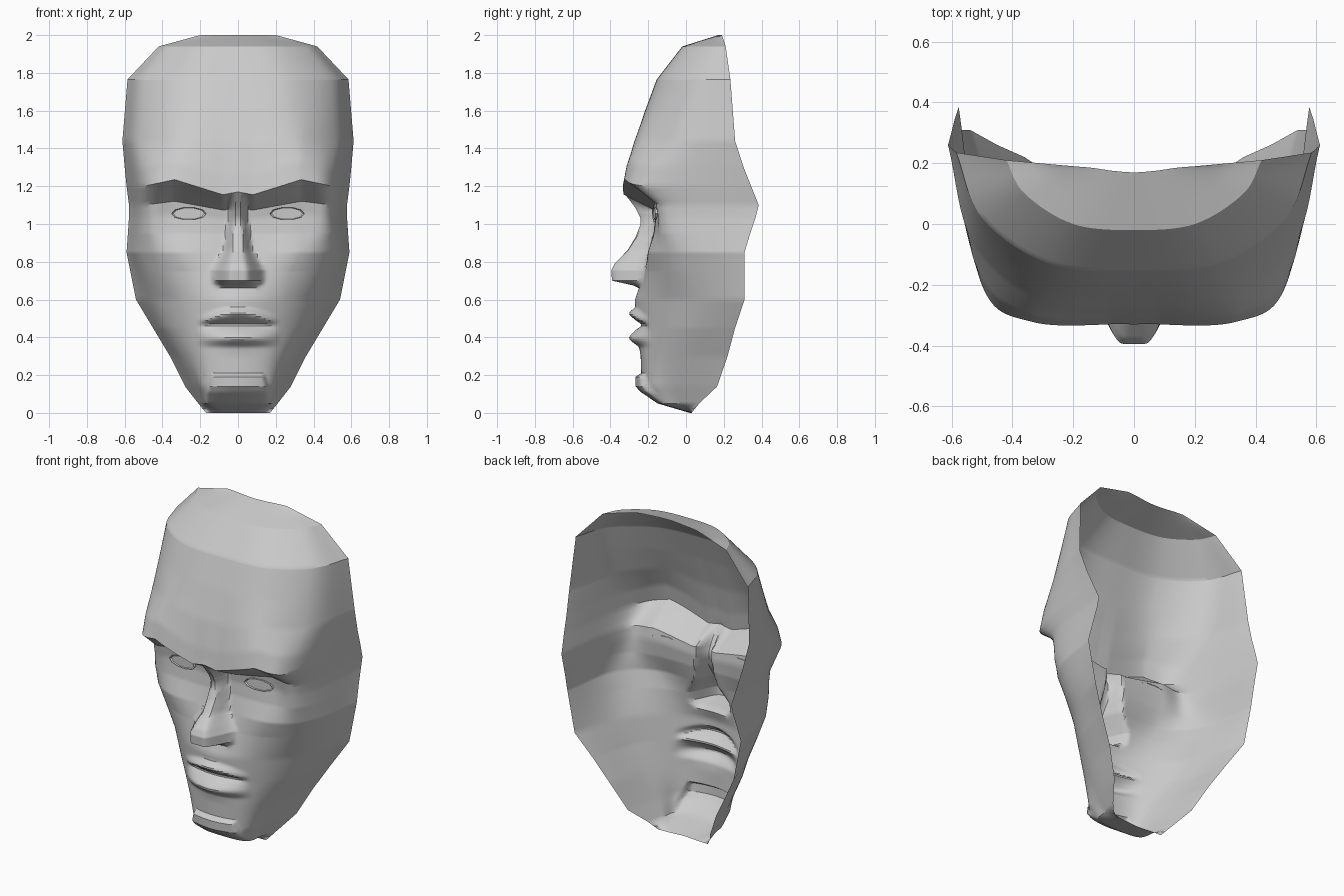
import bpy, bmesh, math

if "Cube" in bpy.data.objects:
    bpy.data.objects.remove(bpy.data.objects["Cube"])

# Half cross-sections: z, centre y, front corner x y, side x y, rim x y
ROWS = [
    (2.00, .17, .07, .175, .14, .185, .20, .19),
    (1.94, -.02, .20, .00, .36, .10, .42, .21),
    (1.765, -.155, .28, -.13, .50, .02, .585, .235),
    (1.44, -.275, .31, -.25, .53, -.06, .612, .26),
    (1.30, -.312, .33, -.30, .515, -.15, .60, .305),
    (1.20, -.328, .335, -.322, .505, -.19, .59, .345),
    (1.10, -.17, .33, -.16, .50, -.10, .577, .385),
    (1.04, -.165, .33, -.15, .50, -.09, .577, .37),
    (.95, -.17, .34, -.16, .51, -.07, .583, .34),
    (.85, -.19, .33, -.19, .52, -.03, .59, .31),
    (.75, -.22, .28, -.19, .48, -.03, .57, .31),
    (.60, -.27, .25, -.19, .43, .00, .54, .31),
    (.45, -.265, .22, -.19, .37, -.02, .45, .26),
    (.30, -.24, .18, -.20, .29, -.05, .36, .22),
    (.14, -.235, .165, -.19, .22, -.05, .28, .165),
    (.05, -.15, .15, -.13, .18, -.03, .21, .07),
    (.00, .02, .06, .025, .12, .03, .17, .03),
]
# Nose: z, ridge y, half width
NOSE = [(1.20, -.33, .05), (1.10, -.265, .055), (1.04, -.24, .06),
        (1.0, -.24, .065), (.93, -.268, .075), (.86, -.31, .085),
        (.79, -.378, .13), (.755, -.395, .155), (.70, -.392, .155),
        (.675, -.28, .14)]
# Brow line: x, lift
BROW = [(0, -.03), (.08, -.045), (.335, .035), (.50, 0), (.7, 0)]
LIFT = [(.98, 0), (1.08, .5), (1.20, 1), (1.30, 1), (1.6, 0)]


def table(tab, t):
    """Linear lookup of a row in a table sorted by its first column."""
    tab = sorted(tab)
    if t <= tab[0][0]:
        return tab[0][1:]
    for a, b in zip(tab, tab[1:]):
        if t <= b[0]:
            f = (t - a[0]) / (b[0] - a[0])
            return [p + (q - p) * f for p, q in zip(a[1:], b[1:])]
    return tab[-1][1:]


def spline(p, u):
    """Catmull-Rom through the four points of a half section."""
    p = [(-p[1][0], p[1][1])] + p
    p.append((2 * p[-1][0] - p[-2][0], 2 * p[-1][1] - p[-2][1]))
    i = min(int(u), 2)
    t = u - i
    return [.5 * (2 * b + (c - a) * t + (2 * a - 5 * b + 4 * c - d) * t * t
                  + (3 * b - a - 3 * c + d) * t ** 3)
            for a, b, c, d in zip(*p[i:i + 4])]


def bump(t, mid, half):
    d = abs(t - mid) / half
    return .5 + .5 * math.cos(math.pi * d) if d < 1 else 0


def surface(u, z):
    r = table(ROWS, z)
    x, y = spline([(0, r[0]), (r[1], r[2]), (r[3], r[4]), (r[5], r[6])], u)
    # nose
    if .675 <= z <= 1.2:
        ridge, w = table(NOSE, z)
        core = w * .22
        k = 1 if x < core else bump(x, core, w - core)
        y += min(ridge - y, 0) * k
    # lips, following an arched mouth line
    if x < .22:
        m = 1 - (x / .22) ** 2
        zl = z + .05 * (x / .22) ** 2
        y -= m * (.034 * bump(zl, .525, .04) + .045 * bump(z, .395, .055))
        y += .03 * m * bump(z, .465, .03)
    # chin block
    if .05 < z < .21:
        edge = .165 - .03 * max(0, z - .11) / .09
        y -= table([(-1, .032), (edge - .008, .032), (edge + .008, 0)], x)[0] * \
            table([(.05, 0), (.11, 1), (.19, 1), (.21, 0)], z)[0]
    lift = table(BROW, x)[0] * table(LIFT, z)[0]
    return x, y, z + lift


def finish(bm, name):
    bmesh.ops.recalc_face_normals(bm, faces=bm.faces)
    me = bpy.data.meshes.new(name)
    bm.to_mesh(me)
    bm.free()
    ob = bpy.data.objects.new(name, me)
    bpy.context.collection.objects.link(ob)
    bpy.ops.object.select_all(action='DESELECT')
    ob.select_set(True)
    bpy.context.view_layer.objects.active = ob
    bpy.ops.object.shade_smooth_by_angle(angle=math.radians(30))
    return ob


# Mask shell: one open surface, mirrored across x = 0
us = [i / 26 for i in range(26)] + [1 + i / 12 for i in range(12)] + \
     [2 + i / 8 for i in range(9)]
us = [-u for u in reversed(us[1:])] + us
zs = {round(i * .02, 3) for i in range(101)}
zs |= {r[0] for r in ROWS} | {n[0] for n in NOSE} | {.11, .19, .21}
zs |= {round(.33 + i * .01, 3) for i in range(25)}
bm = bmesh.new()
grid = []
for z in sorted(zs):
    row = []
    for u in us:
        x, y, h = surface(abs(u), z)
        row.append(bm.verts.new((math.copysign(x, u), y, h)))
    grid.append(row)
for a, b in zip(grid, grid[1:]):
    for i in range(len(us) - 1):
        bm.faces.new((a[i], a[i + 1], b[i + 1], b[i]))
finish(bm, "mask_shell")

# Eyes: flat faceted almonds with a narrow raised rim
for side, name in ((1, "eye_right"), (-1, "eye_left")):
    bm = bmesh.new()
    rings = []
    for scale, dy in ((1, 0), (1, -.012), (.9, -.006)):
        ring = []
        for i in range(10):
            a = math.tau * i / 10
            dx = .092 * scale * math.cos(a)
            dz = .034 * scale * math.sin(a)
            ring.append(bm.verts.new((side * (.26 + dx),
                                      -.160 + .1 * dx + dy, 1.055 + dz)))
        rings.append(ring)
    for a, b in zip(rings, rings[1:]):
        for i in range(10):
            j = (i + 1) % 10
            bm.faces.new((a[i], a[j], b[j], b[i]))
    bm.faces.new(rings[-1])
    finish(bm, name)
